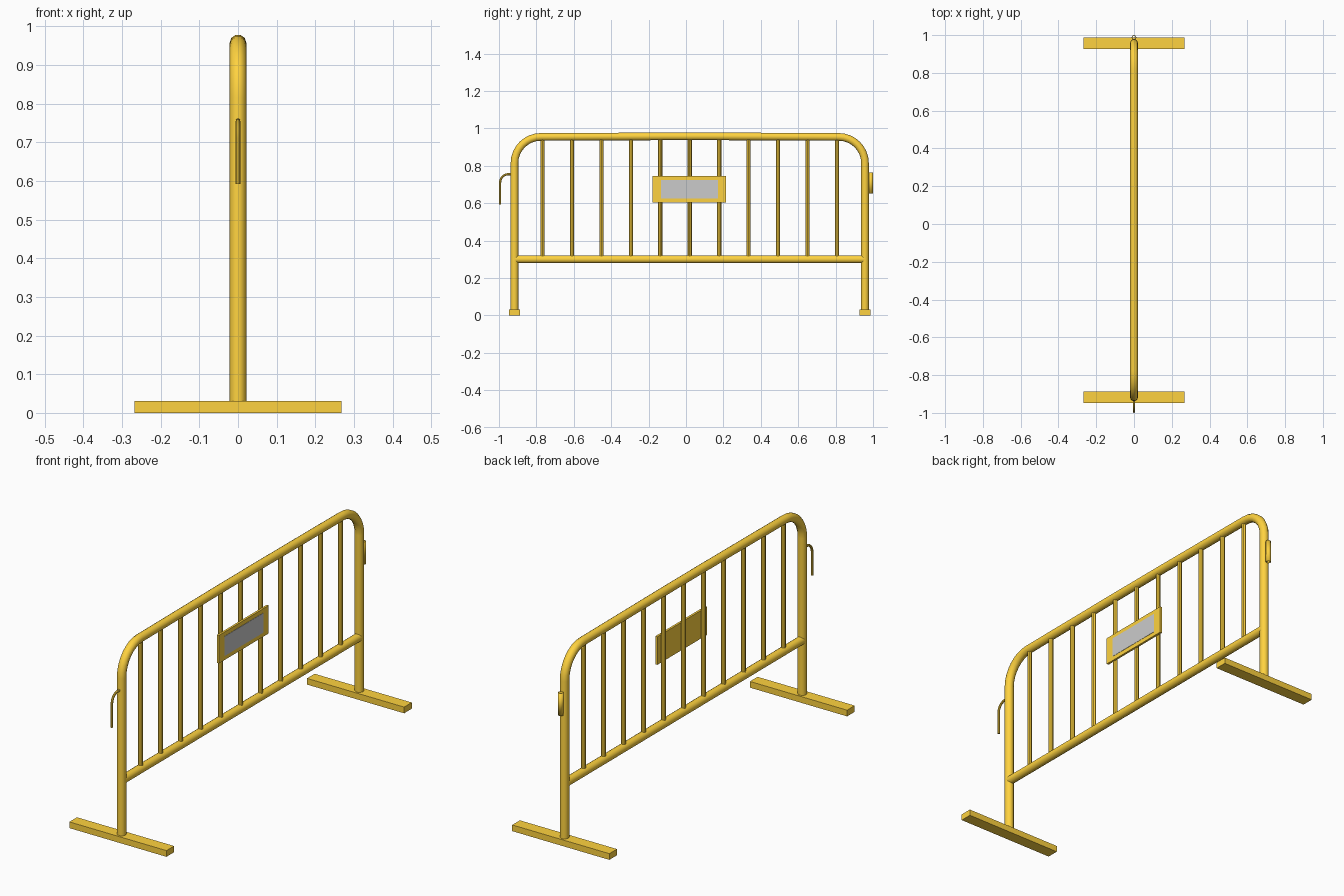
import bpy, math
from mathutils import Vector

if "Cube" in bpy.data.objects:
    bpy.data.objects.remove(bpy.data.objects["Cube"])

orange = bpy.data.materials.new("orange_paint")
orange.diffuse_color = (1.0, 0.65, 0.05, 1)
orange.use_nodes = True
orange.node_tree.nodes["Principled BSDF"].inputs["Base Color"].default_value = orange.diffuse_color


def finish(ob, mat=orange, smooth=True):
    bpy.ops.object.select_all(action='DESELECT')
    ob.select_set(True)
    bpy.context.view_layer.objects.active = ob
    if ob.type == 'CURVE':
        bpy.ops.object.convert(target='MESH')
        ob = bpy.context.view_layer.objects.active
    if mat:
        ob.data.materials.clear()
        ob.data.materials.append(mat)
    if smooth:
        bpy.ops.object.shade_smooth_by_angle(angle=math.radians(40))
    return ob


def tube(name, yz, radius, res=3, x=0.0):
    """Round tube swept through (y, z) points."""
    cu = bpy.data.curves.new(name, 'CURVE')
    cu.dimensions = '3D'
    cu.bevel_depth, cu.bevel_resolution, cu.use_fill_caps = radius, res, True
    sp = cu.splines.new('POLY')
    sp.points.add(len(yz) - 1)
    for p, (y, z) in zip(sp.points, yz):
        p.co = (x, y, z, 1)
    ob = bpy.data.objects.new(name, cu)
    bpy.context.collection.objects.link(ob)
    return finish(ob)


def box(name, lo, hi, mat=orange):
    lo, hi = Vector(lo), Vector(hi)
    bpy.ops.mesh.primitive_cube_add(size=1, location=(lo + hi) / 2)
    ob = bpy.context.object
    ob.name = name
    ob.scale = hi - lo
    bpy.ops.object.transform_apply(location=False, rotation=False, scale=True)
    return finish(ob, mat, False)


def arc(cy, cz, r, a0, a1, n=8):
    angles = [math.radians(a0 + (a1 - a0) * i / n) for i in range(n + 1)]
    return [(cy + r * math.cos(a), cz + r * math.sin(a)) for a in angles]


Y0, Y1, TOP, R, BEND = -0.917, 0.957, 0.954, 0.0215, 0.14
MID = (Y0 + Y1) / 2

# Hoop frame: two legs joined by a slightly arched top rail
path = [(Y0, 0.02)] + arc(Y0 + BEND, TOP - BEND, BEND, 180, 90)
path += [(MID - 0.15, TOP + 0.003), (MID + 0.15, TOP + 0.003)]
path += arc(Y1 - BEND, TOP - BEND, BEND, 90, 0) + [(Y1, 0.02)]
tube("hoop_frame", path, R)

# Lower rail and upright bars
tube("lower_rail", [(Y0, 0.30), (Y1, 0.30)], R)
for i in range(-5, 6):
    y = MID + 0.1575 * i
    tube(f"upright_bar_{i + 6}", [(y, 0.30), (y, TOP)], 0.011, 2)

# Flat feet
for name, y in (("left_foot", Y0), ("right_foot", Y1)):
    box(name, (-0.268, y - 0.03, 0), (0.268, y + 0.03, 0.031))

# Sign plate with grey panel
box("sign_plate", (0.008, -0.178, 0.604), (0.019, 0.215, 0.744))
box("sign_panel", (0.012, -0.134, 0.625), (0.0205, 0.170, 0.723), None)

# Coupling hook on one leg
tube("coupling_hook", [(Y0, 0.755)] + arc(-0.949, 0.710, 0.045, 90, 180, 6)
     + [(-0.994, 0.592)], 0.006, 2)

# Hollow coupling sleeve on the other leg
bpy.ops.mesh.primitive_cylinder_add(vertices=16, radius=0.0125, depth=0.112,
                                    end_fill_type='NOTHING',
                                    location=(0, 0.9875, 0.708))
sleeve = bpy.context.object
sleeve.name = "coupling_sleeve"
wall = sleeve.modifiers.new("wall", 'SOLIDIFY')
wall.thickness, wall.offset = 0.004, -1
finish(sleeve)
